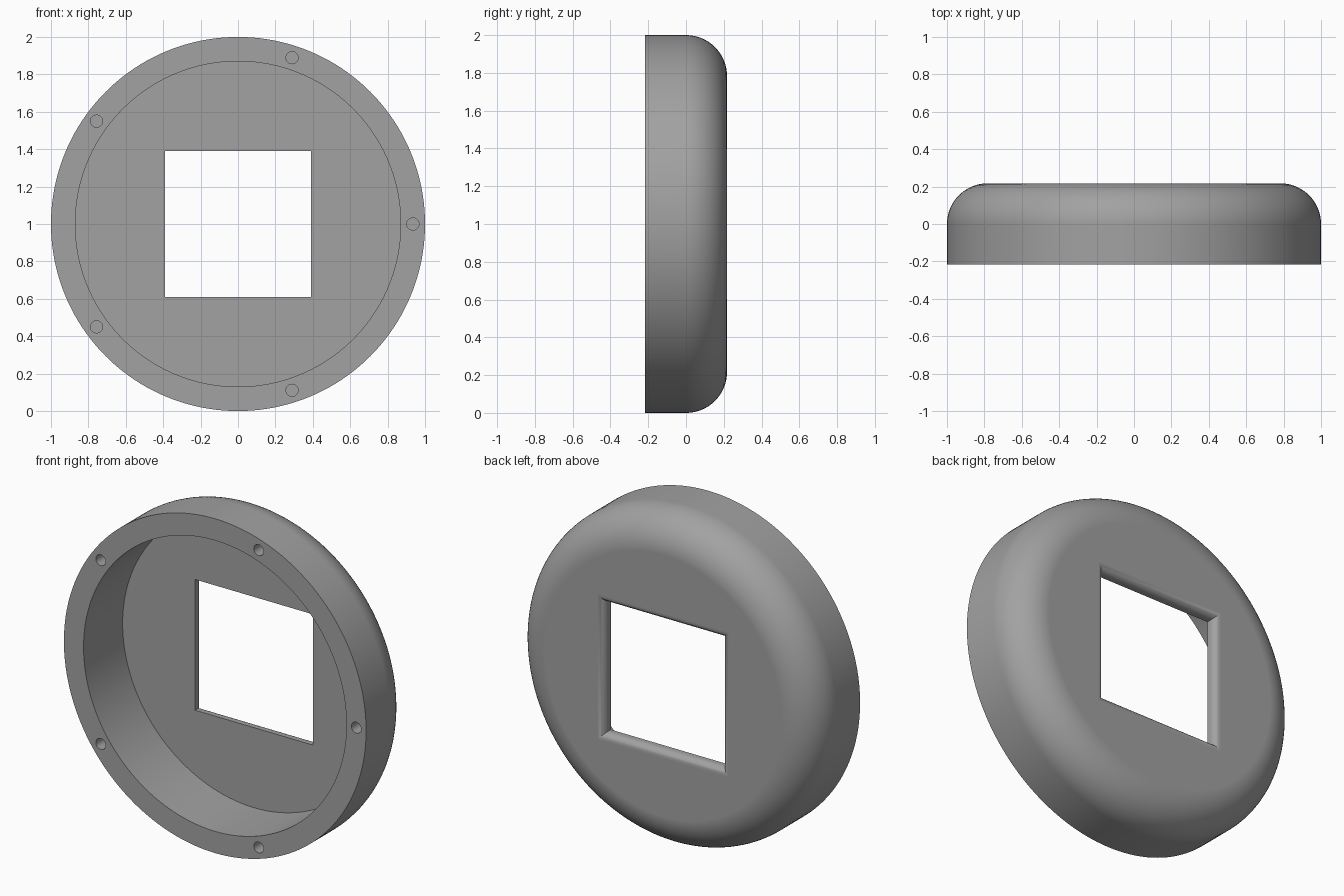
import bpy, bmesh, math

if "Cube" in bpy.data.objects:
    bpy.data.objects.remove(bpy.data.objects["Cube"])

R, HALF = 1.0, 0.2174            # outer radius, half depth
INNER, FLOOR = 0.87, 0.152       # cavity radius, y of the cavity floor
FILLET = 0.2174                  # rounded back rim
HOLE, FLARE = 0.391, 0.0435      # square opening half width and edge rounding
SCREW_R, SCREW_AT, SCREW_DEPTH = 0.0326, 0.935, 0.22
SEG = 160

grey = bpy.data.materials.new("grey")
grey.diffuse_color = (0.36, 0.36, 0.36, 1)
grey.use_nodes = True
grey.node_tree.nodes["Principled BSDF"].inputs["Base Color"].default_value = grey.diffuse_color


def make_object(name, bm):
    bmesh.ops.recalc_face_normals(bm, faces=bm.faces)
    mesh = bpy.data.meshes.new(name)
    bm.to_mesh(mesh)
    bm.free()
    mesh.materials.append(grey)
    obj = bpy.data.objects.new(name, mesh)
    bpy.context.collection.objects.link(obj)
    return obj


def loft(bm, rings):
    """Skin a stack of equal point rings and cap both ends."""
    loops = [[bm.verts.new(p) for p in ring] for ring in rings]
    for a, b in zip(loops, loops[1:]):
        for i in range(len(a)):
            j = (i + 1) % len(a)
            bm.faces.new((a[i], a[j], b[j], b[i]))
    bm.faces.new(loops[0])
    bm.faces.new(loops[-1])


def circle(r, y, cx=0, cz=1, n=SEG):
    return [(cx + r * math.cos(2 * math.pi * i / n), y,
             cz + r * math.sin(2 * math.pi * i / n)) for i in range(n)]


def square(h, y):
    return [(sx * h, y, 1 + sz * h) for sx, sz in ((1, 1), (-1, 1), (-1, -1), (1, -1))]


# Round cover: cavity floor, cavity wall, front rim, outer wall, rounded back
rings = [circle(INNER, FLOOR), circle(INNER, -HALF), circle(R, -HALF)]
for i in range(17):
    t = math.pi / 2 * i / 16
    rings.append(circle(R - FILLET + FILLET * math.cos(t), HALF - FILLET + FILLET * math.sin(t)))
bm = bmesh.new()
loft(bm, rings)
cover = make_object("round_cover", bm)

# Square opening with a rounded back edge
rings = [square(HOLE, 0.0)]
for i in range(9):
    t = math.pi / 2 * i / 8
    rings.append(square(HOLE + FLARE * (1 - math.cos(t)), HALF - FLARE + FLARE * math.sin(t)))
rings.append(square(HOLE + FLARE, HALF + 0.1))
bm = bmesh.new()
loft(bm, rings)
cutters = [make_object("opening_cutter", bm)]

# Five screw holes in the front rim
bm = bmesh.new()
for k in range(5):
    a = 2 * math.pi * k / 5
    cx, cz = SCREW_AT * math.cos(a), 1 + SCREW_AT * math.sin(a)
    loft(bm, [circle(SCREW_R, y, cx, cz, 32) for y in (-HALF - 0.1, -HALF + SCREW_DEPTH)])
cutters.append(make_object("screw_hole_cutter", bm))

# Cut, then shade smooth with crisp edges
bpy.context.view_layer.objects.active = cover
cover.select_set(True)
for c in cutters:
    c.hide_render = True
    mod = cover.modifiers.new("cut", 'BOOLEAN')
    mod.operation = 'DIFFERENCE'
    mod.solver = 'EXACT'
    mod.object = c
    bpy.ops.object.modifier_apply(modifier=mod.name)
    bpy.data.objects.remove(c)
bpy.ops.object.select_all(action='DESELECT')
cover.select_set(True)
bpy.ops.object.shade_smooth_by_angle(angle=math.radians(30))
normals = cover.modifiers.new("flat_face_normals", 'WEIGHTED_NORMAL')
normals.keep_sharp = True
